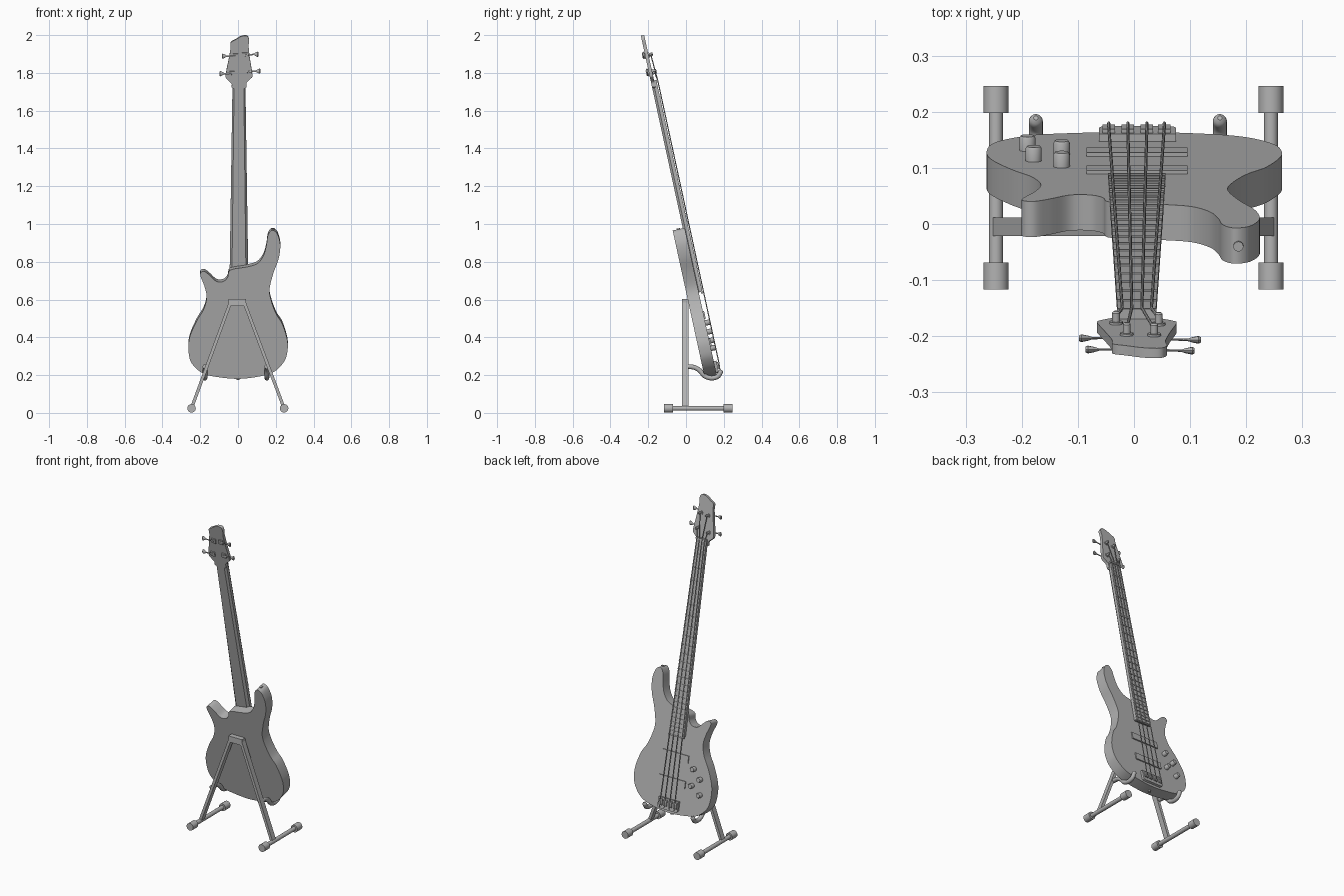
import bpy, bmesh, math
from mathutils import Vector

if "Cube" in bpy.data.objects:
    bpy.data.objects.remove(bpy.data.objects["Cube"])

A = math.radians(12.3)          # backward lean of the instrument
S, C = math.sin(A), math.cos(A)
GREY = bpy.data.materials.new("plain grey")
GREY.diffuse_color = (0.45, 0.45, 0.45, 1)
GREY.use_nodes = True
GREY.node_tree.nodes["Principled BSDF"].inputs["Base Color"].default_value = GREY.diffuse_color


def lean(u, v, n):
    """Instrument coordinates (across, along, out of the face) to world."""
    return Vector((u, 0.2065 - v * S + n * C, v * C + n * S))


def world(x, y, z):
    return Vector((x, y, z))


def finish(name, bm, angle=35):
    bmesh.ops.recalc_face_normals(bm, faces=bm.faces[:])
    me = bpy.data.meshes.new(name)
    bm.to_mesh(me)
    bm.free()
    ob = bpy.data.objects.new(name, me)
    bpy.context.collection.objects.link(ob)
    me.materials.append(GREY)
    bpy.ops.object.select_all(action='DESELECT')
    ob.select_set(True)
    bpy.context.view_layer.objects.active = ob
    bpy.ops.object.shade_smooth_by_angle(angle=math.radians(angle))
    return ob


def loft(bm, rings):
    """Skin a list of closed rings of points and cap both ends."""
    vs = [[bm.verts.new(p) for p in r] for r in rings]
    k = len(vs[0])
    for a, b in zip(vs, vs[1:]):
        for i in range(k):
            bm.faces.new((a[i], a[(i + 1) % k], b[(i + 1) % k], b[i]))
    bm.faces.new(vs[0])
    bm.faces.new(vs[-1])


def prism(bm, pts, n0, n1):
    loft(bm, [[lean(u, v, n) for u, v in pts] for n in (n0, n1)])


def box(bm, u0, u1, v0, v1, n0, n1, f=lean):
    loft(bm, [[f(u, v, n) for u, v in ((u0, v0), (u1, v0), (u1, v1), (u0, v1))] for n in (n0, n1)])


def sweep(bm, path, radii, sides=16, flat=1.0):
    """Round tube along a list of world points, one radius per point."""
    rings = []
    for i, p in enumerate(path):
        t = (path[min(i + 1, len(path) - 1)] - path[max(i - 1, 0)]).normalized()
        side = Vector((1, 0, 0)) if abs(t.x) < 0.8 else Vector((0, 0, 1))
        a = t.cross(side).normalized()
        b = t.cross(a)
        rings.append([p + radii[i] * (a * math.cos(w) * flat + b * math.sin(w))
                      for w in (2 * math.pi * k / sides for k in range(sides))])
    loft(bm, rings)


def smooth(pts, steps=5, closed=True):
    """Catmull-Rom curve through the points."""
    m, out = len(pts), []
    P = [Vector(p) for p in pts]
    at = (lambda i: P[i % m]) if closed else (lambda i: P[max(0, min(m - 1, i))])
    for i in range(m if closed else m - 1):
        a, b, c, d = at(i - 1), at(i), at(i + 1), at(i + 2)
        for k in range(steps):
            t = k / steps
            out.append(0.5 * (2 * b + (c - a) * t + (2 * a - 5 * b + 4 * c - d) * t * t
                              + (3 * b - a - 3 * c + d) * t ** 3))
    return out if closed else out + [P[-1]]


# body: smooth outline, two horns
outline = [(.177, .977), (.203, .967), (.219, .93), (.224, .887), (.214, .824), (.187, .75),
           (.167, .666), (.177, .602), (.203, .534), (.235, .47), (.261, .386), (.262, .328),
           (.246, .275), (.198, .222), (.124, .195), (0, .18), (-.13, .193), (-.193, .213),
           (-.246, .264), (-.262, .328), (-.256, .40), (-.219, .486), (-.182, .56), (-.166, .623),
           (-.177, .68), (-.198, .734), (-.197, .755), (-.177, .76), (-.15, .74), (-.114, .708),
           (-.077, .708), (-.055, .73), (-.04, .768), (.05, .785), (.103, .803), (.135, .845),
           (.15, .898), (.158, .95)]
outline = [(x, (z + (0.014 if z < 0.5 else 0.002)) / C) for x, z in outline]
bm = bmesh.new()
prism(bm, smooth(outline), -0.065, 0)
finish("body", bm)

# strap buttons on the upper horn and the tail
bm = bmesh.new()
for u, v, d in ((.186, .993, 1), (0, .2, -1)):
    sweep(bm, [lean(u, v + d * h, -.033) for h in (-.01, .008, .009, .014)], [.005, .005, .009, .009])
finish("strap_buttons", bm)

# neck with chamfered back, and fretboard on top
MID, V0, V1 = .005, .643, 1.79


def half(v):
    """Half width of the neck at a station."""
    return .051 + (.034 - .051) * (v - V0) / (V1 - V0)


bm = bmesh.new()
loft(bm, [[lean(MID + s * half(v), v, n) for s, n in
           ((-1, .012), (1, .012), (1, .002), (.75, -.010), (-.75, -.010), (-1, .002))]
          for v in (V0 + .01, 1.80)])
finish("neck", bm)
bm = bmesh.new()
loft(bm, [[lean(MID + s * half(v), v, n) for s, n in ((-1, .012), (1, .012), (1, .020), (-1, .020))]
          for v in (V0, V1)])
finish("fretboard", bm)

# frets and nut
bm = bmesh.new()
for k in range(1, 25):
    v = V1 - 1.52 * (1 - 2 ** (-k / 12))
    box(bm, MID - half(v), MID + half(v), v - .002, v + .002, .019, .023)
finish("frets", bm)
bm = bmesh.new()
box(bm, MID - .035, MID + .035, V1, V1 + .01, .005, .026)
finish("nut", bm)

# headstock
head = [(-.029, 1.72), (-.034, 1.745), (-.064, 1.775), (-.062, 1.81), (-.05, 1.87), (-.039, 1.93),
        (-.038, 1.962), (-.014, 1.977), (.018, 1.995), (.048, 1.997), (.059, 1.975), (.056, 1.94),
        (.064, 1.87), (.076, 1.79), (.068, 1.772), (.045, 1.75), (.039, 1.72)]
bm = bmesh.new()
prism(bm, smooth([(x, z / C) for x, z in head], 4), -.010, .008)
finish("headstock", bm)

# tuners: post, back plate, shaft and flared key; (post u, v, key u, key v)
tuners = [(-.032, 1.84, -.082, 1.842), (-.013, 1.935, -.07, 1.937),
          (.036, 1.94, .092, 1.947), (.044, 1.85, .103, 1.856)]
posts, plates, keys = bmesh.new(), bmesh.new(), bmesh.new()
for u, v, ku, kv in tuners:
    d = 1 if ku > 0 else -1
    sweep(posts, [lean(u, v, n) for n in (0, .012, .0121, .028, .031)], [.012, .012, .007, .007, .004])
    box(plates, u - .014, u + .014, v - .014, v + .014, -.016, -.009)
    sweep(keys, [lean(u, v, -.018), lean(ku - d * .008, kv, -.018), lean(ku, kv, -.018),
                 lean(ku + d * .012, kv, -.018), lean(ku + d * .016, kv, -.018)],
          [.004, .004, .009, .014, .010], 12, .5)
finish("tuner_posts", posts)
finish("tuner_plates", plates)
finish("tuner_keys", keys)

# bridge with rounded lower corners, and four saddles
bm = bmesh.new()
prism(bm, [(-.062, .28), (-.062, .228), (-.058, .219), (-.048, .215),
           (.061, .215), (.071, .219), (.075, .228), (.075, .28)], 0, .014)
finish("bridge", bm)
bridge_u = [-.045, -.011, .023, .054]
bm = bmesh.new()
for u in bridge_u:
    box(bm, u - .011, u + .011, .235, .272, .013, .021)
finish("bridge_saddles", bm)

# strings: bridge, nut, then up to each post
bm = bmesh.new()
for u, nu, (pu, pv, _, _) in zip(bridge_u, (-.021, -.004, .014, .031), tuners):
    r = .0028 - .012 * (u + .045) / 100
    sweep(bm, [lean(u, .225, .022), lean(u, .27, .025), lean(nu, 1.795, .027), lean(pu, pv, .020)],
          [r] * 4, 8)
finish("strings", bm)

# pickups
bm = bmesh.new()
for v in (.36, .508):
    box(bm, -.085, .095, v, v + .043, -.002, .0065)
finish("pickups", bm)

# control knobs
bm = bmesh.new()
for u, v in ((-.129, .487), (-.179, .438), (-.129, .39), (-.19, .35)):
    sweep(bm, [lean(u, v, n) for n in (-.002, .022, .026)], [.0145, .0145, .012], 24)
finish("control_knobs", bm)

# stand: top block and two flat splayed legs
bm = bmesh.new()
box(bm, -.05, .042, -.022, .014, .565, .602, world)
finish("stand_block", bm)
bm = bmesh.new()
for x0, x1 in ((-.04, -.246), (.033, .244)):
    loft(bm, [[world(x + dx, y, z) for dx, y in ((-.009, -.021), (.009, -.021), (.009, .012), (-.009, .012))]
              for x, z in ((x0, .585), (x1, .025))])
finish("stand_legs", bm)

# stand feet: long tubes with fat end caps
tubes, caps = bmesh.new(), bmesh.new()
for x in (-.246, .244):
    sweep(tubes, [world(x, -.10, .024), world(x, .23, .024)], [.0125] * 2, 24)
    for y in (-.117, .198):
        sweep(caps, [world(x, y, .024), world(x, y + .048, .024)], [.0225] * 2, 24)
finish("stand_feet", tubes)
finish("stand_foot_caps", caps)

# support arms: curve under the body and hook up in front
bm = bmesh.new()
arm = [(-.01, .245), (.04, .242), (.072, .225), (.10, .195), (.135, .184), (.168, .193), (.184, .217)]
for x in (-.175, .153):
    path = smooth([(x, y, z) for y, z in arm], 5, False)
    tip = [path[-1] + Vector((0, .003, .006)), path[-1] + Vector((0, .005, .010))]
    sweep(bm, path + tip, [.0125] * len(path) + [.010, .004], 16)
finish("stand_arms", bm)
